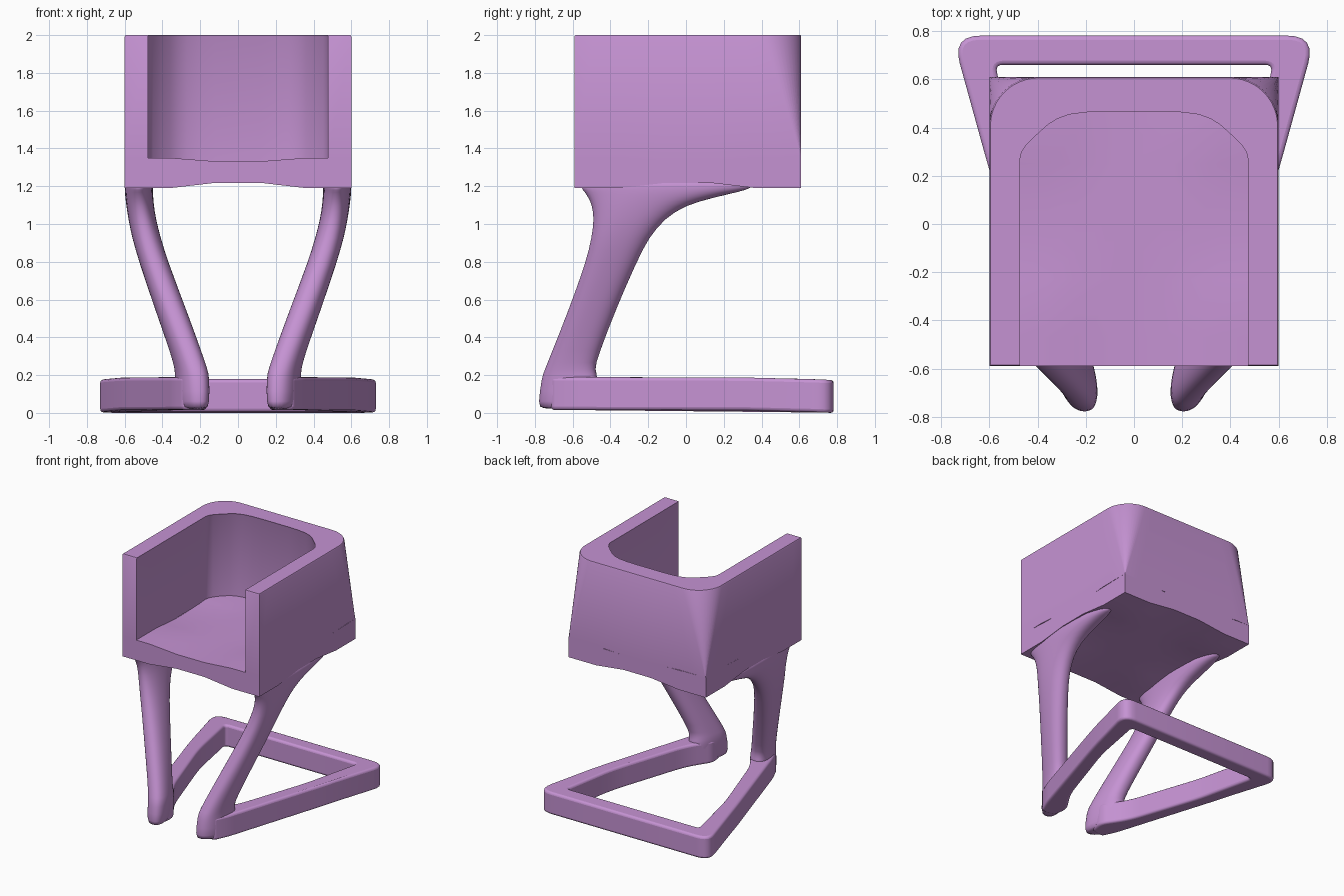
import bpy, bmesh, math

if "Cube" in bpy.data.objects:
    bpy.data.objects.remove(bpy.data.objects["Cube"])

mat = bpy.data.materials.new("lilac")
mat.diffuse_color = (0.56, 0.29, 0.65, 1)
mat.use_nodes = True
mat.node_tree.nodes["Principled BSDF"].inputs["Base Color"].default_value = mat.diffuse_color


def make(name, verts, faces, angle=35):
    me = bpy.data.meshes.new(name)
    me.from_pydata(verts, [], faces)
    bm = bmesh.new()
    bm.from_mesh(me)
    bmesh.ops.recalc_face_normals(bm, faces=bm.faces)
    bm.to_mesh(me)
    bm.free()
    ob = bpy.data.objects.new(name, me)
    bpy.context.collection.objects.link(ob)
    me.materials.append(mat)
    bpy.ops.object.select_all(action='DESELECT')
    ob.select_set(True)
    bpy.context.view_layer.objects.active = ob
    bpy.ops.object.shade_smooth_by_angle(angle=math.radians(angle))
    return ob


def loft(name, rings, angle=35):
    n = len(rings[0])
    verts = [p for r in rings for p in r]
    faces = [(k * n + i, k * n + (i + 1) % n, (k + 1) * n + (i + 1) % n, (k + 1) * n + i)
             for k in range(len(rings) - 1) for i in range(n)]
    faces += [tuple(range(n)), tuple(range(len(verts) - n, len(verts)))]
    return make(name, verts, faces, angle)


# Gentle dip along the middle of each seat edge
def g(u):
    return min(1, max(0, (0.36 - abs(u)) / 0.24))


def dip(x, y):
    return 1 - (1 - g(x)) * (1 - g(y - 0.01))


def seat_top(x, y):
    return 1.35 - 0.018 * dip(x, y)


# Seat slab: top and bottom grids joined round the rim
N = 10
xy = [(-0.6 + 0.12 * i, -0.59 + 0.12 * j) for j in range(N + 1) for i in range(N + 1)]
M = len(xy)
verts = [(x, y, seat_top(x, y)) for x, y in xy] + [(x, y, 1.19 + 0.028 * dip(x, y)) for x, y in xy]
idx = lambda i, j: j * (N + 1) + i
faces = []
for i in range(N):
    for j in range(N):
        q = (idx(i, j), idx(i + 1, j), idx(i + 1, j + 1), idx(i, j + 1))
        faces += [q, tuple(k + M for k in q)]
    for a, b in ((idx(i, 0), idx(i + 1, 0)), (idx(i, N), idx(i + 1, N)),
                 (idx(0, i), idx(0, i + 1)), (idx(N, i), idx(N, i + 1))):
        faces.append((a, b, b + M, a + M))
make("seat", verts, faces)

# Wraparound back and arms: square corners below, rounded corners above
top, bot = [], []
for k in range(11):
    top.append((0.6, -0.59 + 0.1 * k))
    bot.append((0.6, -0.59 + 0.12 * k))
for k in range(1, 13):
    a = math.radians(90 * k / 12)
    top.append((0.4 + 0.2 * math.cos(a), 0.41 + 0.2 * math.sin(a)))
    bot.append((0.6 - 0.0004 * k, 0.61))
for k in range(1, 5):
    top.append((0.4 - 0.08 * k, 0.61))
    bot.append((0.6 - 0.12 * k, 0.61))
inner = [(0.12, 0.47), (0.2, 0.467), (0.27, 0.458), (0.32, 0.44), (0.36, 0.415), (0.41, 0.37),
         (0.45, 0.33), (0.47, 0.3), (0.477, 0.27), (0.477, 0.2), (0.477, 0.01),
         (0.477, -0.11), (0.477, -0.35), (0.477, -0.59)]


def wrap(half):
    left = [(-x, y) for x, y in reversed(half)]
    right_in = list(reversed(inner))
    return half + left + [(-x, y) for x, y in right_in] + inner


loft("back_and_arms", [[(x, y, seat_top(x, y)) for x, y in wrap(bot)],
                       [(x, y, 1.992) for x, y in wrap(top)],
                       [(x * 0.993, y * 0.993, 2.0) for x, y in wrap(top)]], 40)

# Legs: z, front y, back y, inner x, outer x
rows = [(0.02, -0.77, -0.50, 0.17, 0.315), (0.04, -0.785, -0.48, 0.153, 0.332),
        (0.19, -0.765, -0.46, 0.153, 0.332), (0.225, -0.75, -0.485, 0.162, 0.332),
        (0.3, -0.72, -0.465, 0.185, 0.35), (0.55, -0.62, -0.37, 0.275, 0.44),
        (0.8, -0.53, -0.26, 0.37, 0.525), (0.93, -0.5, -0.195, 0.41, 0.562),
        (1.03, -0.488, -0.11, 0.435, 0.582), (1.1, -0.5, 0.0, 0.445, 0.592),
        (1.14, -0.52, 0.15, 0.448, 0.597), (1.17, -0.54, 0.28, 0.45, 0.6),
        (1.19, -0.56, 0.36, 0.45, 0.6), (1.24, -0.57, 0.38, 0.45, 0.6)]


def section(z, y0, y1, x0, x1, side):
    yc, hy, xc, hw = (y0 + y1) / 2, (y1 - y0) / 2, (x0 + x1) / 2, (x1 - x0) / 2
    s = 0.27 * max(0, 1 - z / 0.9)
    hx = math.sqrt(hw * hw - (s * hy) ** 2)
    ring = []
    for k in range(24):
        c, d = math.cos(math.tau * k / 24), math.sin(math.tau * k / 24)
        c = math.copysign(abs(c) ** 0.85, c)
        d = math.copysign(abs(d) ** 0.85, d)
        ring.append((side * (xc + hx * c + s * hy * d), yc + hy * d, z))
    return ring


for side, name in ((1, "right_leg"), (-1, "left_leg")):
    ob = loft(name, [section(*r, side) for r in rows], 60)
    sub = ob.modifiers.new("smooth", 'SUBSURF')
    sub.levels = sub.render_levels = 1

# Floor frame: wide bar at the back, runners converging to the feet
# x, y, corner radius
outline = [(0.575, 0.66, 0.03), (0.48, 0.2, 0.1), (0.28, -0.4, 0.1), (0.16, -0.58, 0.05),
           (0.18, -0.70, 0.03), (0.29, -0.72, 0.03), (0.345, -0.6, 0.05),
           (0.6, 0.22, 0.1), (0.755, 0.782, 0.12)]


def rounded(pts):
    out = []
    ext = [(0, 0.668, 0)] + pts + [(0, 0.782, 0)]
    for (ax, ay, _), (bx, by, r), (cx, cy, _) in zip(ext, ext[1:], ext[2:]):
        la, lc = math.hypot(ax - bx, ay - by), math.hypot(cx - bx, cy - by)
        ra, rc = min(r, la * 0.45) / la, min(r, lc * 0.45) / lc
        p, q = (bx + (ax - bx) * ra, by + (ay - by) * ra), (bx + (cx - bx) * rc, by + (cy - by) * rc)
        for k in range(7):
            t = k / 6
            out.append(tuple((1 - t) ** 2 * p[i] + 2 * t * (1 - t) * (bx, by)[i] + t * t * q[i] for i in (0, 1)))
    return out


half = rounded(outline)
ring = half + [(-x, y) for x, y in reversed(half)]
# The frame sinks slightly towards its back end
drop = lambda y: -0.004 * (y + 0.78) / 1.56 - 0.012 * max(0, (y - 0.45) / 0.33)
frame = loft("floor_frame", [[(x, y, z + drop(y)) for x, y in ring] for z in (0.016, 0.19)], 40)
bev = frame.modifiers.new("soft_edges", 'BEVEL')
bev.width, bev.segments, bev.limit_method = 0.018, 3, 'ANGLE'
bev.angle_limit = math.radians(50)
